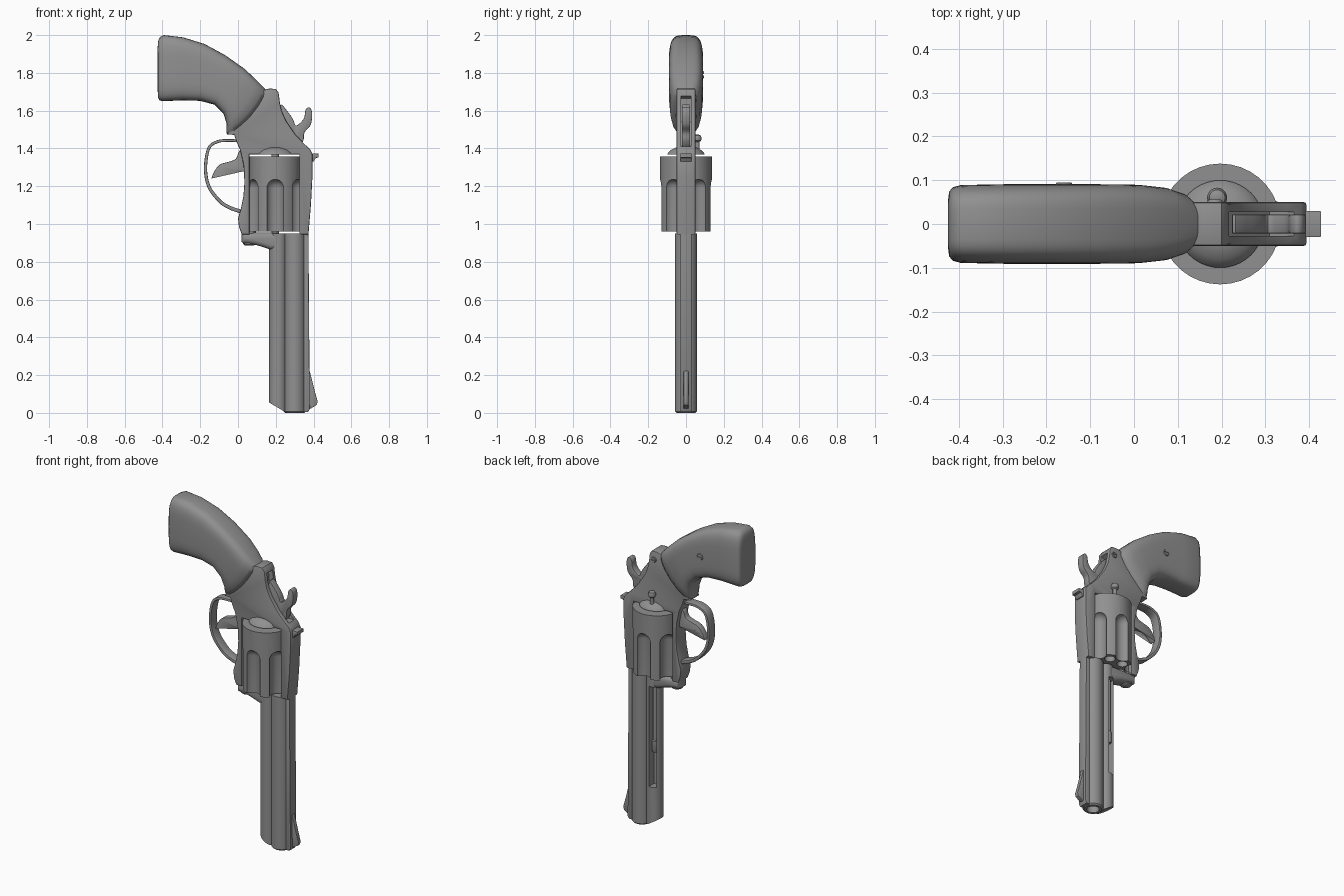
import bpy, bmesh, math
from mathutils import Vector, Matrix

if "Cube" in bpy.data.objects:
    bpy.data.objects.remove(bpy.data.objects["Cube"])

steel = bpy.data.materials.new('dark_grey')
steel.diffuse_color = (.28, .28, .28, 1)
steel.use_nodes = True
steel.node_tree.nodes["Principled BSDF"].inputs["Base Color"].default_value = steel.diffuse_color


def finish(name, bm, angle=35):
    bmesh.ops.recalc_face_normals(bm, faces=bm.faces)
    me = bpy.data.meshes.new(name)
    bm.to_mesh(me)
    bm.free()
    me.materials.append(steel)
    ob = bpy.data.objects.new(name, me)
    bpy.context.collection.objects.link(ob)
    smooth(ob, angle)
    return ob


def smooth(ob, angle=35):
    bpy.ops.object.select_all(action='DESELECT')
    ob.select_set(True)
    bpy.context.view_layer.objects.active = ob
    bpy.ops.object.shade_smooth_by_angle(angle=math.radians(angle))


def spline(pts, n=5, closed=False):
    """Catmull-Rom through 2D points."""
    p = [Vector(q) for q in pts]
    m = len(p)
    get = (lambda i: p[i % m]) if closed else (lambda i: p[max(0, min(m - 1, i))])
    out = []
    for i in range(m if closed else m - 1):
        a, b, c, d = get(i - 1), get(i), get(i + 1), get(i + 2)
        for k in range(n):
            t = k / n
            out.append(0.5 * (2 * b + (c - a) * t + (2 * a - 5 * b + 4 * c - d) * t * t
                              + (3 * b - a - 3 * c + d) * t ** 3))
    if not closed:
        out.append(p[-1])
    return out


def prism(name, pts, half, bevel=0.0, y=0.0, seg=2):
    """Extrude an xz outline across y and round its side edges."""
    bm = bmesh.new()
    f = bm.faces.new([bm.verts.new((q[0], y - half, q[1])) for q in pts])
    r = bmesh.ops.extrude_face_region(bm, geom=[f])
    bmesh.ops.translate(bm, vec=(0, 2 * half, 0),
                        verts=[v for v in r['geom'] if isinstance(v, bmesh.types.BMVert)])
    if bevel:
        rim = [e for e in bm.edges if abs(e.verts[0].co.y - e.verts[1].co.y) < 1e-5]
        bmesh.ops.bevel(bm, geom=rim, offset=bevel, segments=seg, profile=0.5, affect='EDGES')
    return finish(name, bm)


def ribbon(name, path, w0, w1, half, bevel):
    """Band following an xz path, width going from w0 to w1."""
    p = spline(path, 6)
    left, right = [], []
    for i, q in enumerate(p):
        d = (p[min(i + 1, len(p) - 1)] - p[max(i - 1, 0)]).normalized()
        n = Vector((-d.y, d.x)) * (w0 + (w1 - w0) * i / (len(p) - 1))
        left.append(q + n)
        right.append(q - n)
    return prism(name, left + right[::-1], half, bevel)


def lathe(name, prof, loc, n=32, axis='Z'):
    """Solid of revolution from (radius, height) points."""
    bm = bmesh.new()
    rings = [[bm.verts.new((r * math.cos(2 * math.pi * k / n), r * math.sin(2 * math.pi * k / n), h))
              for k in range(n)] for r, h in prof]
    for a, b in zip(rings, rings[1:]):
        for k in range(n):
            bm.faces.new((a[k], a[(k + 1) % n], b[(k + 1) % n], b[k]))
    bm.faces.new(rings[0])
    bm.faces.new(rings[-1])
    if axis == 'Y':
        bmesh.ops.rotate(bm, matrix=Matrix.Rotation(-math.pi / 2, 3, 'X'), verts=bm.verts)
    bmesh.ops.translate(bm, vec=loc, verts=bm.verts)
    return finish(name, bm)


def cut(ob, cutters):
    for c in cutters:
        m = ob.modifiers.new('cut', 'BOOLEAN')
        m.operation, m.solver, m.object = 'DIFFERENCE', 'EXACT', c
        bpy.context.view_layer.objects.active = ob
        bpy.ops.object.modifier_apply(modifier=m.name)
        bpy.data.objects.remove(c)
    smooth(ob)


# Grip: sections lofted between back strap and front strap
# (back x, back z, front x, front z, half thickness, bulge)
secs = [(-.425, 1.94, -.425, 1.70, .055, 0), (-.422, 1.972, -.423, 1.668, .074, 0),
        (-.412, 1.991, -.416, 1.655, .084, 0), (-.392, 2.0, -.40, 1.65, .089, 0),
        (-.29, 1.988, -.29, 1.655, .091, 0), (-.177, 1.953, -.20, 1.652, .091, 0),
        (-.07, 1.895, -.125, 1.632, .091, .01), (.034, 1.822, -.077, 1.585, .090, .015),
        (.10, 1.76, -.06, 1.53, .084, .02), (.135, 1.725, -.062, 1.492, .073, .025),
        (.15, 1.708, -.058, 1.473, .056, .028)]
bm = bmesh.new()
rings = []
N = 40
for ax, az, bx, bz, h, bulge in secs:
    a, b = Vector((ax, 0, az)), Vector((bx, 0, bz))
    mid, u = (a + b) / 2, (a - b) / 2
    nrm = Vector((u.z, 0, -u.x)).normalized()
    ring = []
    for k in range(N):
        t = 2 * math.pi * k / N
        c, s = (math.copysign(abs(v) ** 0.5, v) if abs(v) > 1e-6 else 0 for v in (math.cos(t), math.sin(t)))
        ring.append(bm.verts.new(mid + u * c + nrm * bulge * (1 - c * c) + Vector((0, h * s, 0))))
    rings.append(ring)
for a, b in zip(rings, rings[1:]):
    for k in range(N):
        bm.faces.new((a[k], a[(k + 1) % N], b[(k + 1) % N], b[k]))
bm.faces.new(rings[0])
bm.faces.new(rings[-1])
finish('grip', bm, 55)

# Frame: C shape around the cylinder, slotted for the hammer
frame = prism('frame', [
    (.14, 1.71), (.165, 1.717), (.2, 1.715), (.215, 1.695), (.222, 1.64), (.232, 1.595), (.255, 1.545),
    (.305, 1.472), (.35, 1.425), (.382, 1.395), (.394, 1.37), (.394, 1.25), (.386, 1.1), (.373, .945),
    (.325, .945), (.325, 1.368), (.06, 1.368), (.06, .945), (.02, .945), (.005, .985), (0, 1.03),
    (.015, 1.08), (.029, 1.15), (.034, 1.22), (.03, 1.31), (.012, 1.39), (-.008, 1.435),
    (-.02, 1.472), (-.058, 1.474), (.02, 1.60)], .05, .006)
cut(frame, [prism('hammer_slot', [(.19, 1.665), (.2, 1.54), (.31, 1.41), (.45, 1.41), (.3, 1.72)], .027)])

# Hammer, trigger and guard
prism('hammer', spline([
    (.225, 1.63), (.267, 1.59), (.293, 1.55), (.306, 1.522), (.332, 1.538), (.351, 1.565), (.357, 1.602),
    (.372, 1.618), (.388, 1.607), (.393, 1.57), (.383, 1.522), (.352, 1.485), (.345, 1.44), (.31, 1.405),
    (.24, 1.5)], 4, True), .022, .004)
prism('trigger', spline([
    (.04, 1.41), (.006, 1.385), (-.012, 1.345), (-.05, 1.329), (-.095, 1.315), (-.125, 1.28), (-.14, 1.242),
    (-.13, 1.246), (-.108, 1.272), (-.075, 1.288), (-.03, 1.286), (.01, 1.285), (.04, 1.275)], 4), .02, .004)
ribbon('trigger_guard', [(.01, 1.44), (-.05, 1.442), (-.108, 1.436), (-.155, 1.40), (-.172, 1.29),
                         (-.152, 1.194), (-.095, 1.12), (-.045, 1.087), (.02, 1.065)], .007, .010, .03, .004)

# Fluted cylinder with six chambers
cx = .197
cyl = lathe('cylinder', [(.138, .96), (.138, 1.358)], (cx, 0, 0), 36)
cutters = []
dome = [(.048 * math.cos(a * math.pi / 12), 1.19 + .048 * math.sin(a * math.pi / 12)) for a in range(6)]
for k in range(6):
    a = math.radians(30 + 60 * k)
    cutters.append(lathe('flute', [(.048, .9)] + dome, (cx + .148 * math.cos(a), .148 * math.sin(a), 0), 24))
    a += math.radians(30)
    cutters.append(lathe('chamber', [(.03, .9), (.03, 1.3)], (cx + .09 * math.cos(a), .09 * math.sin(a), 0), 20))
cut(cyl, cutters)
lathe('cylinder_pin', [(.02, .93), (.02, 1.39)], (cx, 0, 0), 20)

# Recoil shield and thumb latch
lathe('recoil_shield', [(.1, 1.368), (.094, 1.378), (.08, 1.392), (.055, 1.404), (.02, 1.41)], (cx, 0, 0), 40)
lathe('thumb_latch', [(.012, 1.38), (.012, 1.435), (.020, 1.442), (.023, 1.455), (.018, 1.468), (.009, 1.473)],
      (.19, .06, 0), 20)

# Barrel with bore, rib and sights
barrel = lathe('barrel', [(.05, 0), (.058, .008), (.058, .95)], (.3, 0, 0), 40)
cut(barrel, [lathe('bore', [(.036, -.1), (.033, .4)], (.3, 0, 0), 28)])
prism('top_rib', [(.31, .945), (.373, .945), (.380, .02), (.37, .004), (.345, .004), (.345, .03), (.31, .03)],
      .03, .004)
prism('front_sight', [(.37, .235), (.38, .22), (.405, .12), (.422, .06), (.416, .042), (.385, .022), (.37, .022)],
      .012, .002)
prism('rear_sight', [(.36, 1.375), (.427, 1.372), (.427, 1.352), (.412, 1.35), (.40, 1.33), (.36, 1.33)],
      .03, .002)

# Ejector shroud: slanted nose, open slot on the far side
lug = lathe('ejector_shroud', [(.047, .02), (.047, .95)], (.212, 0, 0), 32)
for v in lug.data.vertices:
    if v.co.z < .1:
        v.co.z = max(.008, .01 + (.24 - v.co.x) * .6)
cut(lug, [prism('shroud_slot', [(.178, .25), (.222, .25), (.222, .87), (.178, .87)], .05, y=.045)])
lathe('ejector_rod', [(.015, .46), (.018, .465), (.018, .53), (.012, .535), (.012, .95)], (.2, .014, 0), 16)

# Crane below the cylinder
prism('crane', [(.018, .955), (.018, .905), (.03, .898), (.09, .89), (.12, .882), (.17, .865), (.23, .865),
                (.23, .95), (.17, .955)], .044, .025, seg=4)
lathe('crane_pivot', [(.02, .885), (.032, .892), (.036, .91), (.036, .96)], (.06, 0, 0), 24)

# Screws on the far side
for name, x, z, y, r in (('grip_screw', -.16, 1.79, .085, .02), ('frame_screw', .185, 1.665, .046, .017)):
    s = lathe(name, [(r, 0), (r, .006), (r * .85, .010)], (x, y, z), 20, 'Y')
    cut(s, [prism('screw_slot', [(x - r * 2, z - .003), (x + r * 2, z - .003),
                                 (x + r * 2, z + .003), (x - r * 2, z + .003)], .004, y=y + .010)])
